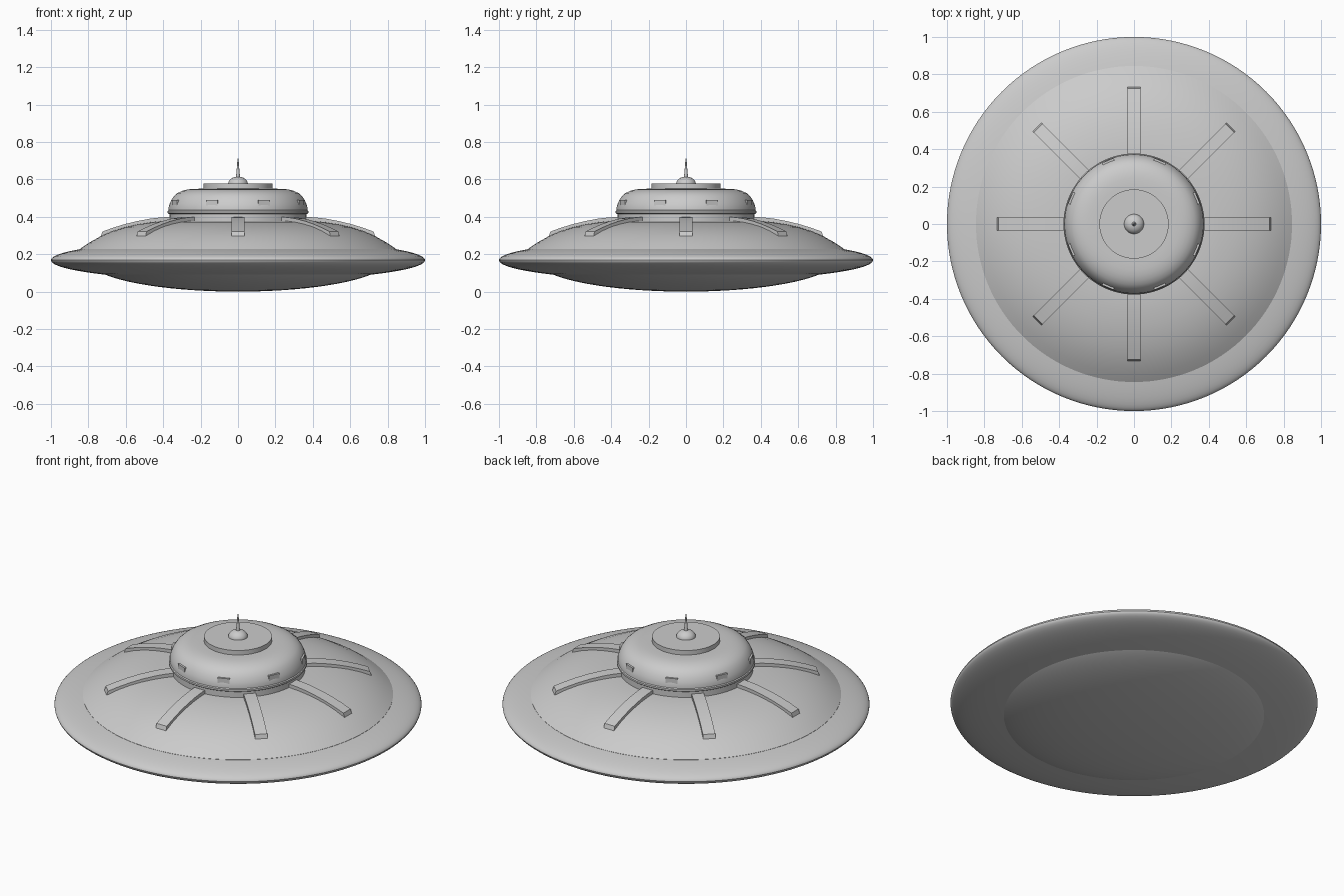
import bpy, bmesh, math
from mathutils import Matrix

if "Cube" in bpy.data.objects:
    bpy.data.objects.remove(bpy.data.objects["Cube"])


def make_object(name, bm, angle=30):
    bmesh.ops.recalc_face_normals(bm, faces=bm.faces)
    mesh = bpy.data.meshes.new(name)
    bm.to_mesh(mesh)
    bm.free()
    ob = bpy.data.objects.new(name, mesh)
    bpy.context.collection.objects.link(ob)
    bpy.ops.object.select_all(action='DESELECT')
    ob.select_set(True)
    bpy.context.view_layer.objects.active = ob
    bpy.ops.object.shade_smooth_by_angle(angle=math.radians(angle))
    return ob


def lathe(name, profile, steps=128, angle=30):
    """Spin an (r, z) profile around the z axis."""
    bm = bmesh.new()
    verts = [bm.verts.new((r, 0, z)) for r, z in profile]
    edges = [bm.edges.new(p) for p in zip(verts, verts[1:])]
    bmesh.ops.spin(bm, geom=verts + edges, cent=(0, 0, 0), axis=(0, 0, 1),
                   angle=2 * math.pi, steps=steps, use_merge=True)
    bmesh.ops.remove_doubles(bm, verts=bm.verts, dist=1e-5)
    return make_object(name, bm, angle)


def ellipse(a, c, z0, start, end, n):
    """Points on an ellipse, angles in degrees from the rim."""
    pts = []
    for i in range(n + 1):
        t = math.radians(start + (end - start) * i / n)
        pts.append((max(0, a * math.cos(t)), z0 + c * math.sin(t)))
    return pts


# Saucer: lens-shaped rim, belly bulge and raised upper hull
lathe("saucer_rim", ellipse(1, 0.11, 0.168, -90, 90, 48))
lathe("belly", ellipse(0.80, 0.168, 0.168, -90, 0, 24))
hull = [(0.845, 0.20), (0.845, 0.228), (0.80, 0.259), (0.735, 0.296),
        (0.67, 0.324), (0.605, 0.345), (0.54, 0.36), (0.47, 0.371),
        (0.42, 0.376), (0.36, 0.379), (0, 0.38)]
lathe("upper_hull", hull)

# Cabin: neck, lip ring, dome and top plate
lathe("cabin_neck", [(0, 0.36), (0.365, 0.36), (0.365, 0.42), (0, 0.42)])
lathe("cabin_lip", [(0, 0.415), (0.370, 0.415), (0.377, 0.420), (0.377, 0.431),
                    (0.370, 0.437), (0, 0.437)])
dome = [(0, 0.43), (0.372, 0.43), (0.371, 0.45), (0.366, 0.468), (0.357, 0.489),
        (0.343, 0.51), (0.325, 0.526), (0.30, 0.538), (0.275, 0.545),
        (0.246, 0.549), (0.21, 0.55), (0, 0.55)]
lathe("cabin_dome", dome)
lathe("top_plate", [(0, 0.54), (0.185, 0.54), (0.185, 0.577), (0, 0.577)])

# Antenna with its round base
lathe("antenna_base", ellipse(0.053, 0.040, 0.575, 0, 90, 12), 48)
lathe("antenna", [(0, 0.60), (0.012, 0.60), (0.008, 0.645), (0.005, 0.675),
                  (0.003, 0.71), (0, 0.712)], 24)

# Eight curved ribs running down the upper hull
rib_top = [(0.30, 0.402), (0.375, 0.399), (0.42, 0.396), (0.47, 0.390),
           (0.54, 0.377), (0.605, 0.361), (0.67, 0.341), (0.725, 0.321)]
rib_low = [(0.735, 0.290), (0.67, 0.310), (0.54, 0.345), (0.42, 0.36), (0.30, 0.365)]
for i in range(8):
    bm = bmesh.new()
    face = bm.faces.new([bm.verts.new((r, -0.034, z)) for r, z in rib_top + rib_low])
    ext = bmesh.ops.extrude_face_region(bm, geom=[face])
    bmesh.ops.translate(bm, vec=(0, 0.068, 0),
                        verts=[v for v in ext["geom"] if isinstance(v, bmesh.types.BMVert)])
    bm.transform(Matrix.Rotation(i * math.pi / 4, 4, 'Z'))
    make_object(f"hull_rib_{i + 1}", bm)

# Eight small window blocks set into the dome between the ribs
for i in range(8):
    bm = bmesh.new()
    bmesh.ops.create_cube(bm, size=1)
    bm.transform(Matrix.Rotation((i + 0.5) * math.pi / 4, 4, 'Z')
                 @ Matrix.Translation((0.335, 0, 0.473))
                 @ Matrix.Diagonal((0.064, 0.066, 0.034, 1)))
    make_object(f"window_{i + 1}", bm)
